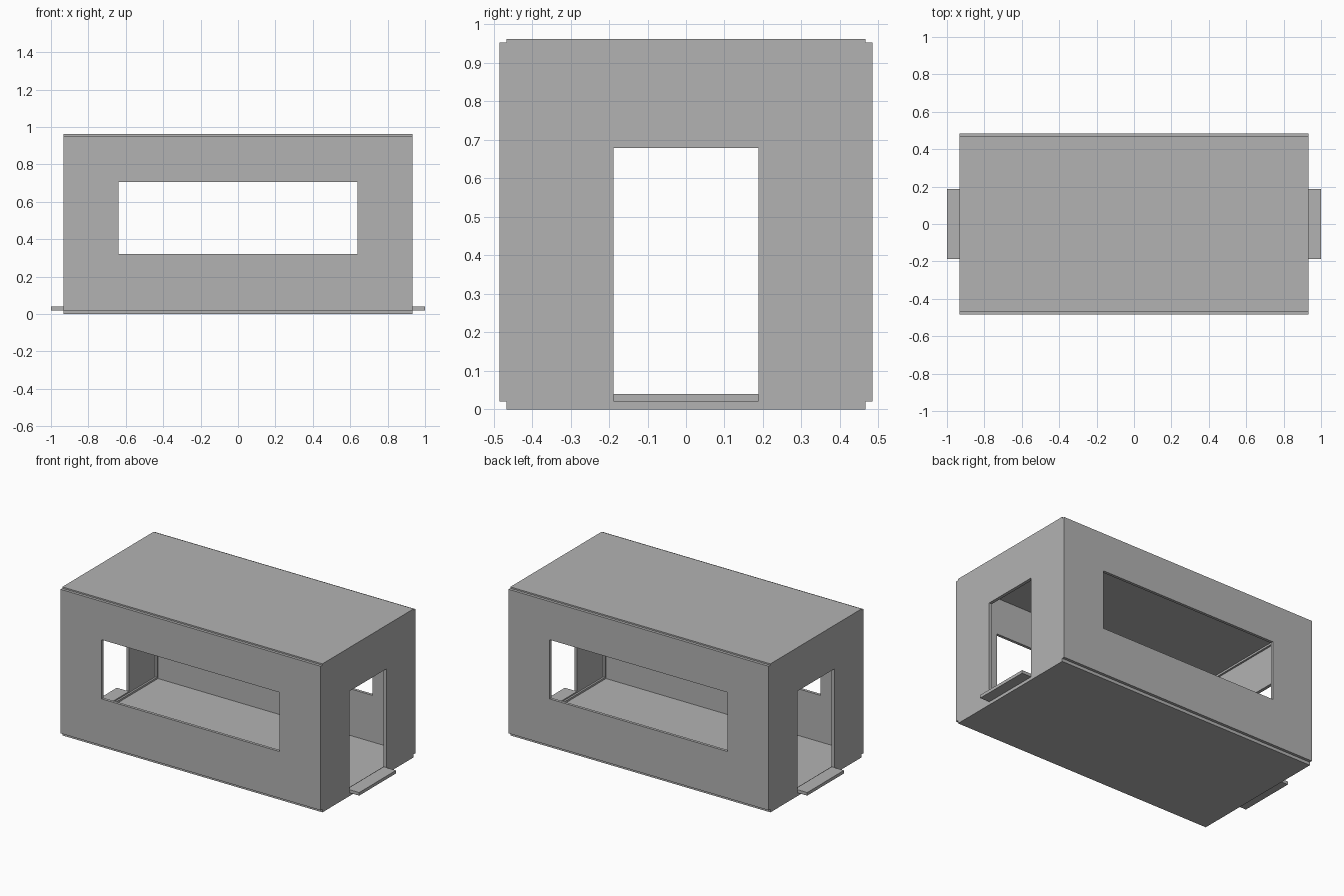
import bpy
import bmesh
from mathutils import Matrix

if "Cube" in bpy.data.objects:
    bpy.data.objects.remove(bpy.data.objects["Cube"], do_unlink=True)

# Overall dimensions
HALF_X, HALF_Y = 0.932, 0.485
INNER_Y = 0.467
END_T = 0.02
FLOOR_TOP, WALL_TOP, ROOF_BASE, ROOF_TOP = 0.02, 0.953, 0.942, 0.962
DOOR = 0.188

grey = bpy.data.materials.new("plain grey")
grey.use_nodes = True
colour = (0.45, 0.45, 0.45, 1)
grey.diffuse_color = colour
grey.node_tree.nodes["Principled BSDF"].inputs["Base Color"].default_value = colour


def finish(name, bm):
    bmesh.ops.recalc_face_normals(bm, faces=bm.faces)
    mesh = bpy.data.meshes.new(name)
    bm.to_mesh(mesh)
    bm.free()
    mesh.materials.append(grey)
    obj = bpy.data.objects.new(name, mesh)
    bpy.context.collection.objects.link(obj)
    return obj


def box(name, low, high):
    bm = bmesh.new()
    bmesh.ops.create_cube(bm, size=1)
    for v in bm.verts:
        v.co = [(a + b) / 2 + c * (b - a) for a, b, c in zip(low, high, v.co)]
    return finish(name, bm)


def framed_panel(name, outer, inner, near, far, along_x):
    """Upright slab with a rectangular opening; rectangles are (half width, low z, high z)."""
    bm = bmesh.new()

    def ring(rect):
        w, lo, hi = rect
        corners = ((-w, lo), (w, lo), (w, hi), (-w, hi))
        return [bm.verts.new((u, near, z) if along_x else (near, u, z)) for u, z in corners]

    a, b = ring(outer), ring(inner)
    for i in range(4):
        j = (i + 1) % 4
        bm.faces.new((a[i], a[j], b[j], b[i]))
    result = bmesh.ops.extrude_face_region(bm, geom=bm.faces[:], use_keep_orig=True)
    moved = [g for g in result["geom"] if isinstance(g, bmesh.types.BMVert)]
    shift = (0, far - near, 0) if along_x else (far - near, 0, 0)
    bmesh.ops.translate(bm, verts=moved, vec=shift)
    return finish(name, bm)


# Floor and roof sit between the long walls
box("floor", (-HALF_X, -INNER_Y, 0), (HALF_X, INNER_Y, FLOOR_TOP))
box("roof", (-HALF_X, -INNER_Y, ROOF_BASE), (HALF_X, INNER_Y, ROOF_TOP))

# Long walls with wide windows
for name, s in (("front", -1), ("back", 1)):
    framed_panel(name + "_wall", (HALF_X, FLOOR_TOP, WALL_TOP), (0.638, 0.322, 0.705),
                 s * INNER_Y, s * HALF_Y, True)

# End walls with doorways, inner rims and doorstep plates
for name, s in (("left", 1), ("right", -1)):
    inside = s * (HALF_X - END_T)
    framed_panel(name + "_end_wall", (INNER_Y, FLOOR_TOP, ROOF_BASE),
                 (DOOR, FLOOR_TOP + 0.001, 0.679), inside, s * HALF_X, False)
    framed_panel(name + "_inner_rim", (INNER_Y, FLOOR_TOP, ROOF_BASE),
                 (INNER_Y - 0.012, FLOOR_TOP + 0.012, ROOF_BASE - 0.012),
                 inside - s * 0.012, inside, False)
    xs = sorted((inside, s * 1.0))
    box(name + "_doorstep", (xs[0], -DOOR, FLOOR_TOP), (xs[1], DOOR, 0.04))
